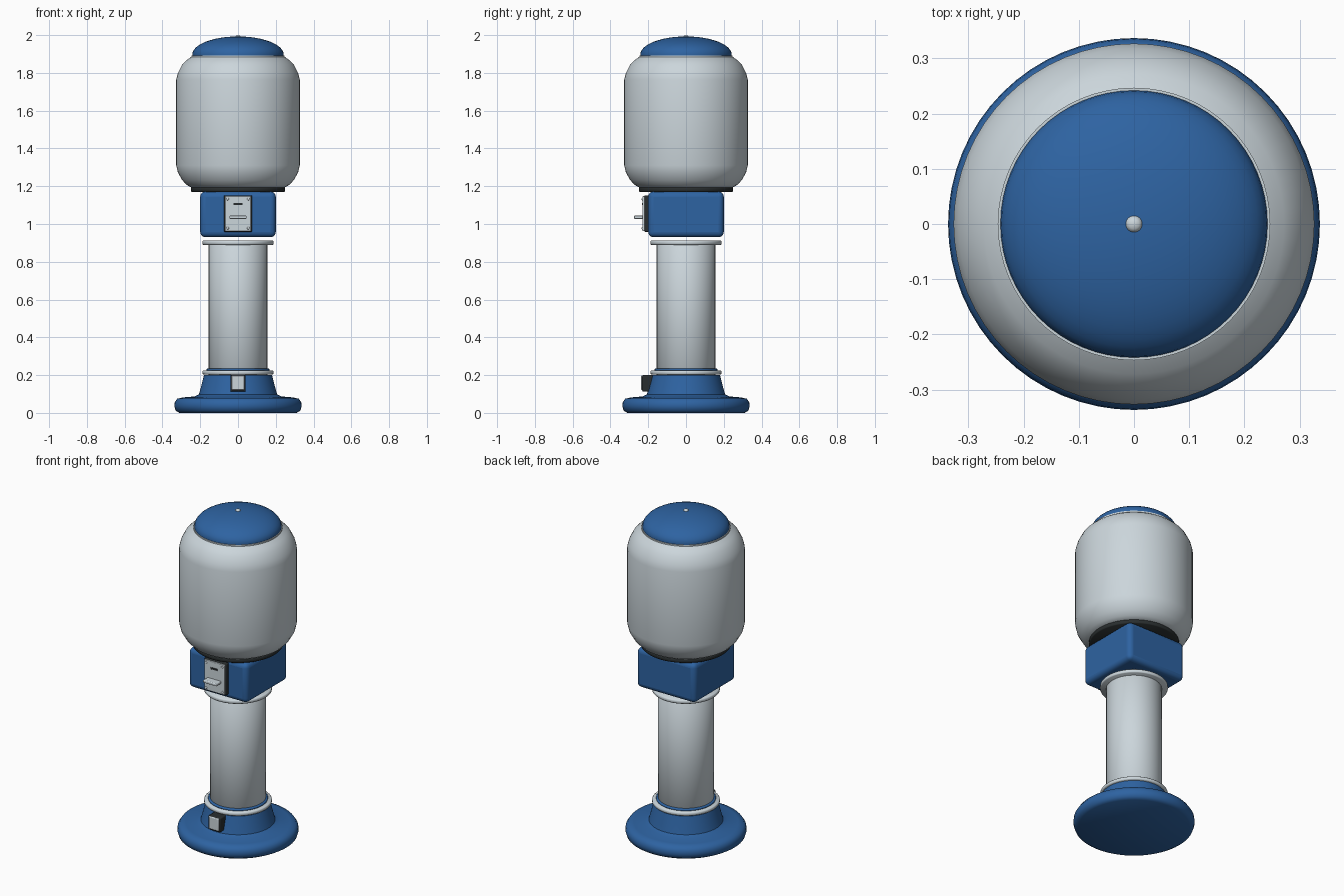
import bpy, bmesh, math

cube = bpy.data.objects.get("Cube")
if cube:
    bpy.data.objects.remove(cube, do_unlink=True)


def material(name, rgb):
    m = bpy.data.materials.new(name)
    m.use_nodes = True
    m.diffuse_color = (*rgb, 1)
    m.node_tree.nodes["Principled BSDF"].inputs["Base Color"].default_value = (*rgb, 1)
    return m


BLUE = material("blue paint", (0.027, 0.125, 0.36))
PALE = material("pale grey", (0.60, 0.67, 0.71))
DARK = material("dark rubber", (0.022, 0.027, 0.028))


def finish(name, bm, mat, bevel=0, angle=35):
    bmesh.ops.recalc_face_normals(bm, faces=bm.faces[:])
    mesh = bpy.data.meshes.new(name)
    bm.to_mesh(mesh)
    bm.free()
    mesh.materials.append(mat)
    obj = bpy.data.objects.new(name, mesh)
    bpy.context.collection.objects.link(obj)
    if bevel:
        mod = obj.modifiers.new("Bevel", "BEVEL")
        mod.width, mod.segments = bevel, 4
    bpy.ops.object.select_all(action="DESELECT")
    obj.select_set(True)
    bpy.context.view_layer.objects.active = obj
    bpy.ops.object.shade_smooth_by_angle(angle=math.radians(angle))
    return obj


def lathe(name, profile, mat, angle=35, steps=64):
    """Spin a closed (radius, height) outline about the z axis."""
    bm = bmesh.new()
    verts = [bm.verts.new((r, 0, z)) for r, z in profile]
    edges = [bm.edges.new(p) for p in zip(verts, verts[1:])]
    bmesh.ops.spin(bm, geom=verts + edges, cent=(0, 0, 0), axis=(0, 0, 1),
                   angle=math.tau, steps=steps)
    bmesh.ops.remove_doubles(bm, verts=bm.verts[:], dist=1e-5)
    return finish(name, bm, mat, angle=angle)


def disc(name, r, z0, z1, mat, b=0.004):
    return lathe(name, [(0, z0), (r - b, z0), (r, z0 + b), (r, z1 - b), (r - b, z1), (0, z1)], mat, 50)


def box(name, lo, hi, mat, bevel):
    bm = bmesh.new()
    bmesh.ops.create_cube(bm, size=1)
    for v in bm.verts:
        v.co = [a + (c + 0.5) * (b - a) for a, b, c in zip(lo, hi, v.co)]
    return finish(name, bm, mat, bevel)


# Flared foot and column with its collars
lathe("flared_base", [(0, 0), (0.31, 0), (0.33, 0.012), (0.337, 0.035), (0.335, 0.055),
                      (0.322, 0.075), (0.29, 0.082), (0.23, 0.087), (0.207, 0.098),
                      (0.198, 0.13), (0.18, 0.2), (0, 0.2)], BLUE, 45)
disc("lower_collar", 0.188, 0.203, 0.224, PALE)
disc("lower_collar_trim", 0.166, 0.222, 0.236, BLUE)
disc("column", 0.155, 0.2, 0.9, PALE, 0.002)
disc("upper_collar", 0.188, 0.89, 0.912, PALE)

# Coin mechanism housing
box("housing", (-0.2, -0.2, 0.93), (0.2, 0.2, 1.172), BLUE, 0.028)
disc("globe_gasket", 0.25, 1.17, 1.195, DARK)

# Globe with rounded shoulders
lathe("globe", [(0, 1.192), (0.245, 1.192), (0.272, 1.207), (0.295, 1.232), (0.318, 1.272),
                (0.327, 1.31), (0.327, 1.765), (0.318, 1.8), (0.295, 1.845),
                (0.272, 1.868), (0.247, 1.885), (0.247, 1.893), (0, 1.893)], PALE, 45)

# Domed lid and its knob
dome = [(0.242 * math.cos(t), 1.897 + 0.096 * math.sin(t))
        for t in (math.pi / 2 * i / 12 for i in range(12))]
lathe("lid", [(0, 1.89), (0.242, 1.89)] + dome + [(0, 1.993)], BLUE)
lathe("lid_knob", [(0, 1.985), (0.015, 1.985), (0.015, 1.993), (0.009, 1.998), (0, 2.0)], PALE, 60, 24)

# Coin plate on the front of the housing
box("coin_plate_backing", (-0.075, -0.221, 0.958), (0.075, -0.195, 1.152), DARK, 0.006)
box("coin_plate", (-0.069, -0.231, 0.963), (0.069, -0.217, 1.147), PALE, 0.004)
box("coin_slot", (-0.023, -0.234, 1.101), (0.023, -0.228, 1.112), DARK, 0.001)
box("coin_handle", (-0.046, -0.275, 1.027), (0.046, -0.228, 1.044), PALE, 0.005)
for side, x in (("left", 0.055), ("right", -0.055)):
    for level, z in (("lower", 0.978), ("upper", 1.132)):
        bm = bmesh.new()
        bmesh.ops.create_uvsphere(bm, u_segments=12, v_segments=8, radius=0.007)
        for v in bm.verts:
            v.co = (v.co.x + x, v.co.y * 0.6 - 0.231, v.co.z + z)
        finish(f"{level}_{side}_screw", bm, PALE)

# Dispensing door on the base
box("door_frame", (-0.041, -0.232, 0.112), (0.041, -0.165, 0.2), DARK, 0.008)
box("door_flap", (-0.034, -0.238, 0.122), (0.034, -0.226, 0.197), PALE, 0.005)
